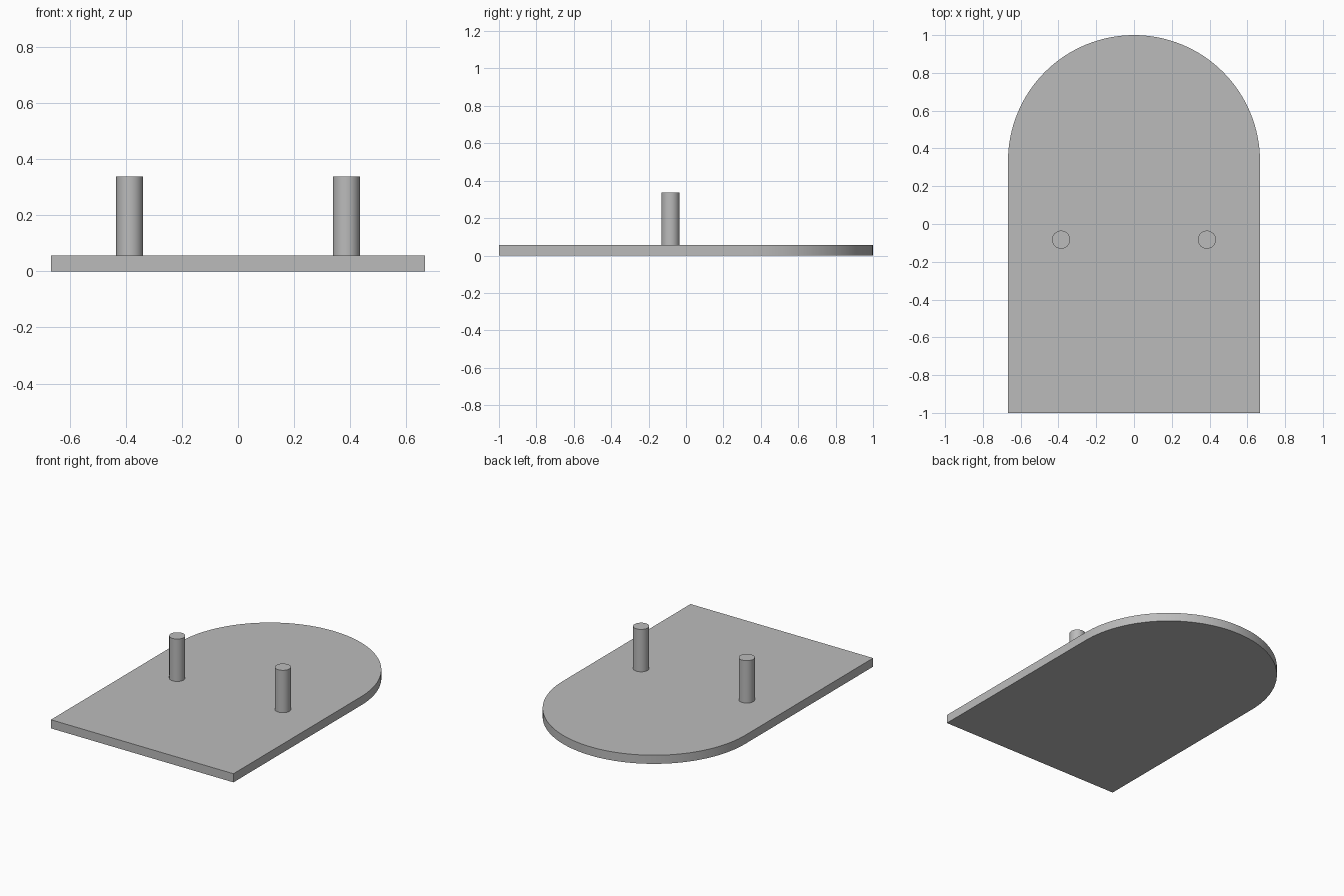
import bpy, bmesh
from math import pi, cos, sin

cube = bpy.data.objects.get("Cube")
if cube:
    bpy.data.objects.remove(cube, do_unlink=True)

HALF_WIDTH = 0.667
THICKNESS = 0.057
ARC_Y = 1 - HALF_WIDTH
ARC_STEPS = 64

grey = bpy.data.materials.new("plain grey")
grey.use_nodes = True
colour = (0.5, 0.5, 0.5, 1)
grey.diffuse_color = colour
grey.node_tree.nodes["Principled BSDF"].inputs["Base Color"].default_value = colour


def finish(obj):
    obj.data.materials.append(grey)
    bpy.ops.object.select_all(action='DESELECT')
    obj.select_set(True)
    bpy.context.view_layer.objects.active = obj
    bpy.ops.object.shade_smooth_by_angle()


# Flat plate: square front, semicircular back
outline = [(-HALF_WIDTH, -1), (HALF_WIDTH, -1)]
for i in range(ARC_STEPS + 1):
    a = pi * i / ARC_STEPS
    outline.append((HALF_WIDTH * cos(a), ARC_Y + HALF_WIDTH * sin(a)))

bm = bmesh.new()
bottom = bm.faces.new([bm.verts.new((x, y, 0)) for x, y in outline])
top = bmesh.ops.extrude_face_region(bm, geom=[bottom], use_keep_orig=True)
moved = [g for g in top["geom"] if isinstance(g, bmesh.types.BMVert)]
bmesh.ops.translate(bm, verts=moved, vec=(0, 0, THICKNESS))
bmesh.ops.recalc_face_normals(bm, faces=bm.faces)
mesh = bpy.data.meshes.new("base_plate")
bm.to_mesh(mesh)
bm.free()
plate = bpy.data.objects.new("base_plate", mesh)
bpy.context.collection.objects.link(plate)
finish(plate)

# Two upright round pegs
PEG_TOP = 0.337
for side, name in ((1, "left_peg"), (-1, "right_peg")):
    bpy.ops.mesh.primitive_cylinder_add(
        vertices=32, radius=0.048, depth=PEG_TOP - THICKNESS,
        location=(side * 0.386, -0.083, (PEG_TOP + THICKNESS) / 2))
    peg = bpy.context.object
    peg.name = name
    finish(peg)
